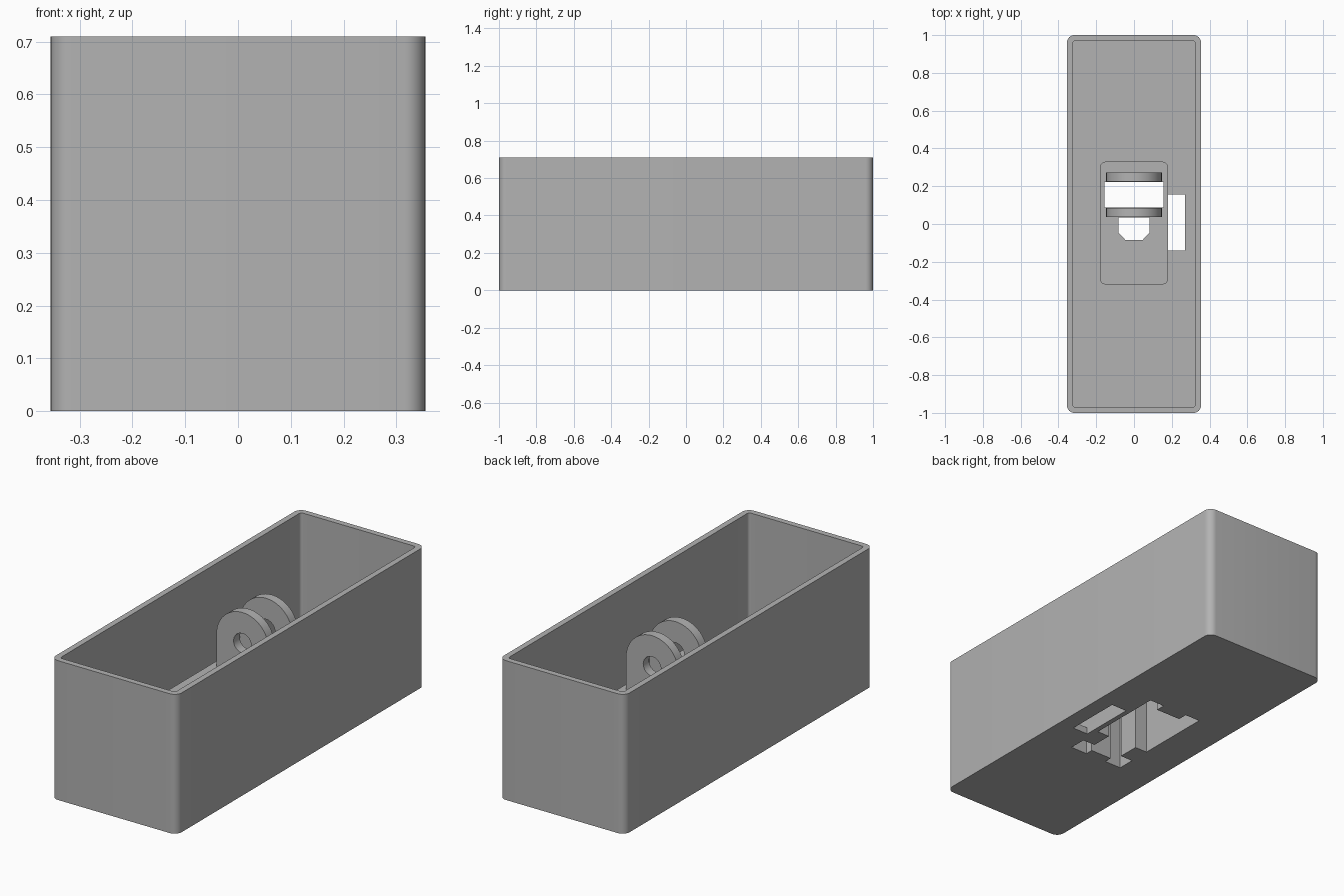
import bpy, bmesh, math

if "Cube" in bpy.data.objects:
    bpy.data.objects.remove(bpy.data.objects["Cube"])

grey = bpy.data.materials.new("plain grey")
grey.diffuse_color = (0.45, 0.45, 0.45, 1)
grey.use_nodes = True
grey.node_tree.nodes["Principled BSDF"].inputs["Base Color"].default_value = grey.diffuse_color


def prism(name, pts, lo, hi, axis='z'):
    """Extrude a closed 2D profile along z (pts = x,y) or y (pts = x,z)."""
    bm = bmesh.new()
    place = (lambda p: (p[0], p[1], lo)) if axis == 'z' else (lambda p: (p[0], lo, p[1]))
    face = bm.faces.new([bm.verts.new(place(p)) for p in pts])
    ext = bmesh.ops.extrude_face_region(bm, geom=[face])
    vec = (0, 0, hi - lo) if axis == 'z' else (0, hi - lo, 0)
    bmesh.ops.translate(bm, vec=vec, verts=[v for v in ext['geom'] if isinstance(v, bmesh.types.BMVert)])
    bmesh.ops.recalc_face_normals(bm, faces=bm.faces)
    mesh = bpy.data.meshes.new(name)
    bm.to_mesh(mesh)
    bm.free()
    mesh.materials.append(grey)
    ob = bpy.data.objects.new(name, mesh)
    bpy.context.collection.objects.link(ob)
    return ob


def rounded(x0, x1, y0, y1, r, n=8):
    pts = []
    for i, (cx, cy) in enumerate([(x1 - r, y1 - r), (x0 + r, y1 - r), (x0 + r, y0 + r), (x1 - r, y0 + r)]):
        for k in range(n + 1):
            a = math.pi / 2 * (i + k / n)
            pts.append((cx + r * math.cos(a), cy + r * math.sin(a)))
    return pts


def rect(x0, x1, y0, y1):
    return [(x0, y0), (x1, y0), (x1, y1), (x0, y1)]


def circle(cx, cy, r, n=32):
    return [(cx + r * math.cos(2 * math.pi * k / n), cy + r * math.sin(2 * math.pi * k / n)) for k in range(n)]


def boolean(ob, other, op='DIFFERENCE'):
    m = ob.modifiers.new(op.lower(), 'BOOLEAN')
    m.operation, m.object, m.solver = op, other, 'EXACT'
    bpy.context.view_layer.objects.active = ob
    bpy.ops.object.modifier_apply(modifier=m.name)
    bpy.data.objects.remove(other)


FLOOR, DECK, TOP = 0.035, 0.33, 0.71

# open box with thin walls
box = prism("open_box", rounded(-0.355, 0.355, -1, 1, 0.04), 0, TOP)
boolean(box, prism("inner", rounded(-0.325, 0.325, -0.97, 0.97, 0.015), FLOOR, 1))

# raised mounting block on the floor
boolean(box, prism("block", rounded(-0.18, 0.18, -0.32, 0.33, 0.03), 0.01, DECK), 'UNION')

# recess under the block, with T shaped ends
half = [(0.06, -0.25), (0.06, -0.29), (0.155, -0.29), (0.155, -0.2), (0.085, -0.2), (0.085, -0.09),
        (0.155, -0.09), (0.155, 0.31), (0.07, 0.31), (0.07, 0.26)]
boolean(box, prism("recess", half + [(-x, y) for x, y in reversed(half)], -0.1, 0.28))

# openings through the block and the side slot
boolean(box, prism("wide_opening", rect(-0.155, 0.155, 0.088, 0.223), -0.1, 0.4))
boolean(box, prism("small_opening", [(-0.045, -0.085), (0.045, -0.085), (0.083, -0.045), (0.083, 0.034),
                                     (-0.083, 0.034), (-0.083, -0.045)], -0.1, 0.4))
boolean(box, prism("side_slot", rect(0.181, 0.27, -0.14, 0.155), -0.1, 0.2))

# two round topped lugs with a pin hole
R, ZC = 0.147, 0.497
arch = [(R * math.cos(math.pi * k / 24), ZC + R * math.sin(math.pi * k / 24)) for k in range(25)]
lugs = []
for name, y0, y1 in (("front_lug", 0.036, 0.085), ("back_lug", 0.226, 0.273)):
    lug = prism(name, [(-R, DECK), (R, DECK)] + arch, y0, y1, 'y')
    boolean(lug, prism("pin_hole", circle(0, ZC - 0.01, 0.05), y0 - 0.1, y1 + 0.1, 'y'))
    lugs.append(lug)

# smooth the rounded parts, keep edges sharp
for ob in [box] + lugs:
    bpy.ops.object.select_all(action='DESELECT')
    ob.select_set(True)
    bpy.context.view_layer.objects.active = ob
    bpy.ops.object.shade_smooth_by_angle(angle=math.radians(30))
